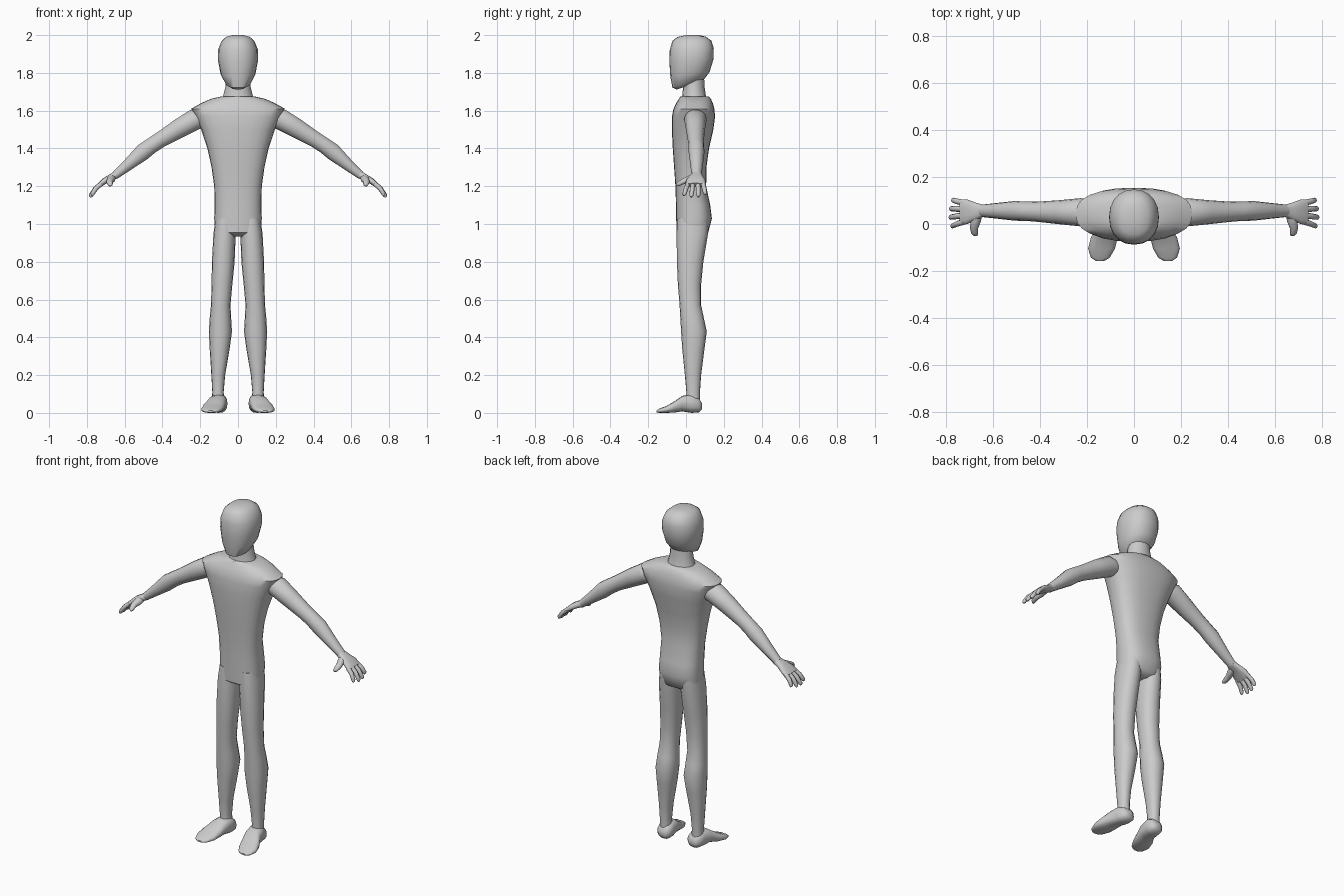
import bpy, bmesh, math
from mathutils import Vector

grey = bpy.data.materials.new("plain grey")
grey.diffuse_color = (0.6, 0.6, 0.6, 1)


def loft(name, rings, axis, sides=16, power=2.0, mirror=False):
    """Skin through rings; each ring is (end point, opposite end point, half width along axis)."""
    bm = bmesh.new()
    loops = []
    for p, q, w in rings:
        p, q = Vector(p), Vector(q)
        c, v, u = (p + q) / 2, (q - p) / 2, Vector(axis) * w
        loop = []
        for i in range(sides):
            a = 2 * math.pi * i / sides
            ca, sa = math.cos(a), math.sin(a)
            ca = math.copysign(abs(ca) ** (2 / power), ca)
            sa = math.copysign(abs(sa) ** (2 / power), sa)
            loop.append(bm.verts.new(c + u * ca + v * sa))
        loops.append(loop)
    for a, b in zip(loops, loops[1:]):
        for i in range(sides):
            j = (i + 1) % sides
            bm.faces.new((a[i], a[j], b[j], b[i]))
    bm.faces.new(loops[0])
    bm.faces.new(loops[-1])
    bmesh.ops.recalc_face_normals(bm, faces=bm.faces)
    mesh = bpy.data.meshes.new(name)
    bm.to_mesh(mesh)
    bm.free()
    mesh.materials.append(grey)
    ob = bpy.data.objects.new(name, mesh)
    bpy.context.collection.objects.link(ob)
    bpy.ops.object.select_all(action='DESELECT')
    ob.select_set(True)
    bpy.context.view_layer.objects.active = ob
    bpy.ops.object.shade_smooth_by_angle(angle=math.radians(50))
    if mirror:
        ob.modifiers.new("mirror", 'MIRROR').use_mirror_merge = False
    return ob


X, Y = (1, 0, 0), (0, 1, 0)

# Head: front y, front z, back y, back z, half width
head = [(-.05, 1.712, .02, 1.735, .032), (-.072, 1.722, .095, 1.765, .066),
        (-.083, 1.78, .125, 1.805, .092), (-.088, 1.86, .145, 1.87, .106),
        (-.086, 1.92, .147, 1.93, .105), (-.072, 1.97, .135, 1.97, .086),
        (-.045, 1.99, .105, 1.992, .062), (0, 2.0, .07, 2.0, .028)]
loft("head", [((0, a, b), (0, c, d), w) for a, b, c, d, w in head], X, 20, 2.2)

# Neck
neck = [(1.65, -.025, .115, .085), (1.68, -.02, .105, .078),
        (1.73, -.015, .098, .066), (1.80, -.015, .095, .064)]
loft("neck", [((0, a, z), (0, b, z), w) for z, a, b, w in neck], X)

# Torso: height, front y, back y, half width
torso = [(.935, -.02, .085, .06), (.955, -.05, .118, .122), (1.03, -.052, .137, .126),
         (1.10, -.053, .128, .124), (1.20, -.056, .107, .126), (1.30, -.063, .108, .140),
         (1.40, -.070, .122, .162), (1.50, -.075, .145, .195), (1.57, -.074, .154, .228),
         (1.61, -.066, .150, .248), (1.64, -.052, .142, .195), (1.662, -.038, .132, .145),
         (1.675, -.03, .12, .09)]
loft("torso", [((0, a, z), (0, b, z), w) for z, a, b, w in torso], X, 24, 2.5)

# Legs: height, front y, back y, inner x, outer x
leg = [(1.03, -.045, .12, .015, .118), (.95, -.05, .117, .012, .130), (.80, -.048, .092, .018, .138),
       (.68, -.043, .080, .030, .140), (.57, -.034, .080, .040, .143), (.50, -.030, .095, .036, .150),
       (.43, -.026, .110, .032, .154), (.34, -.020, .098, .044, .150), (.20, -.006, .080, .068, .141),
       (.11, .002, .074, .076, .136), (.06, 0, .074, .072, .138)]
loft("leg", [(((i + o) / 2, a, z), ((i + o) / 2, b, z), (o - i) / 2)
             for z, a, b, i, o in leg], X, 16, 2.2, True)

# Feet: y, bottom z, top z, centre x, half width
foot = [(.085, .02, .05, .10, .022), (.068, .003, .08, .10, .042), (.03, 0, .10, .103, .047),
        (-.02, .008, .09, .112, .050), (-.06, .002, .062, .127, .057), (-.105, 0, .036, .138, .057),
        (-.143, 0, .022, .143, .040), (-.157, .003, .012, .144, .018)]
loft("foot", [((x, y, a), (x, y, b), w) for y, a, b, x, w in foot], X, 16, 2.5, True)

# Arms: upper edge x z, lower edge x z, centre y, half width
arm = [(.225, 1.605, .178, 1.51, .05, .055), (.252, 1.606, .202, 1.502, .05, .060),
       (.335, 1.553, .30, 1.453, .05, .051), (.425, 1.488, .39, 1.408, .052, .043),
       (.475, 1.455, .437, 1.378, .054, .041), (.53, 1.418, .48, 1.342, .056, .042),
       (.605, 1.335, .565, 1.287, .056, .033), (.662, 1.276, .637, 1.240, .056, .026)]
loft("arm", [((a, y, b), (c, y, d), w) for a, b, c, d, y, w in arm], Y, 14, 2, True)

# Palms
palm = [(.655, 1.279, .630, 1.244, .056, .026), (.682, 1.262, .665, 1.232, .053, .038),
        (.715, 1.242, .700, 1.212, .052, .052), (.742, 1.216, .726, 1.196, .050, .055)]
loft("palm", [((a, y, b), (c, y, d), w) for a, b, c, d, y, w in palm], Y, 14, 2.6, True)

# Fingers: root y, tip y, tip x, tip z
for name, y0, y1, tx, tz in (("index_finger", .010, -.010, .775, 1.150), ("middle_finger", .037, .028, .784, 1.142),
                             ("ring_finger", .064, .065, .782, 1.144), ("little_finger", .090, .102, .772, 1.156)):
    rings = []
    for t, r in ((0, .013), (.45, .0125), (.9, .011), (1, .005)):
        c = Vector((.722, y0, 1.214)).lerp(Vector((tx, y1, tz)), t)
        c += Vector((.7, 0, .7)) * .03 * t * (1 - t)
        n = Vector((.78, 0, .62)) * r
        rings.append((c + n, c - n, r))
    loft(name, rings, Y, 8, 2, True)

# Thumbs: centre x y z, radius
thumb = [(.665, .045, 1.246, .017), (.672, .012, 1.236, .020), (.680, -.018, 1.224, .016),
         (.677, -.042, 1.212, .013), (.673, -.052, 1.207, .006)]
loft("thumb", [((x, y, z - r), (x, y, z + r), r * 1.1) for x, y, z, r in thumb], X, 10, 2, True)
